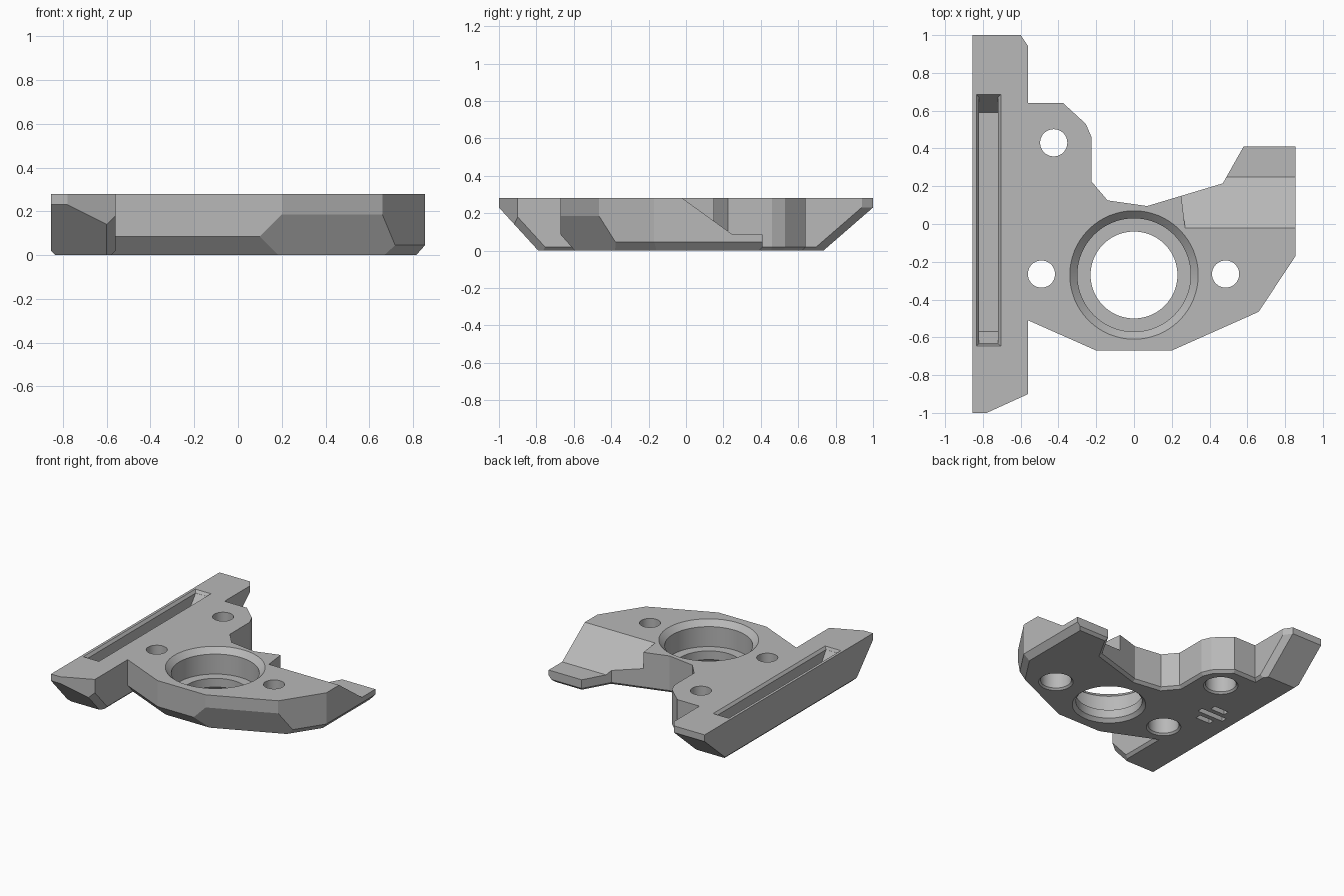
import bpy, bmesh, math
from mathutils import Vector

old = bpy.data.objects.get("Cube")
if old:
    bpy.data.objects.remove(old, do_unlink=True)

TOP = 0.28
grey = bpy.data.materials.new("plain_grey")
grey.use_nodes = True
COLOUR = (0.48, 0.48, 0.48, 1)
grey.diffuse_color = COLOUR
grey.node_tree.nodes["Principled BSDF"].inputs["Base Color"].default_value = COLOUR


def to_object(bm, name):
    bmesh.ops.recalc_face_normals(bm, faces=bm.faces)
    mesh = bpy.data.meshes.new(name)
    bm.to_mesh(mesh)
    bm.free()
    mesh.materials.append(grey)
    ob = bpy.data.objects.new(name, mesh)
    bpy.context.collection.objects.link(ob)
    return ob


def loft(bottom, top):
    """Closed solid between two matching loops of 3D points."""
    bm = bmesh.new()
    a = [bm.verts.new(p) for p in bottom]
    b = [bm.verts.new(p) for p in top]
    n = len(a)
    bm.faces.new(a[::-1])
    bm.faces.new(b)
    for i in range(n):
        j = (i + 1) % n
        bm.faces.new((a[i], a[j], b[j], b[i]))
    bmesh.ops.recalc_face_normals(bm, faces=bm.faces)
    return bm


def slab(outline, chamfer=0.02):
    """Plate from an outline, with all bottom edges chamfered."""
    bm = loft([(x, y, 0) for x, y in outline], [(x, y, TOP) for x, y in outline])
    low = [e for e in bm.edges if all(v.co.z < 1e-5 for v in e.verts)]
    bmesh.ops.bevel(bm, geom=low, offset=chamfer, segments=1, affect='EDGES')
    return bm


def slice_off(bm, point, normal):
    """Remove everything on the outer side of a plane and cap the cut."""
    r = bmesh.ops.bisect_plane(bm, geom=bm.verts[:] + bm.edges[:] + bm.faces[:], dist=1e-5,
                               plane_co=point, plane_no=normal, clear_outer=True)
    edges = [g for g in r["geom_cut"] if isinstance(g, bmesh.types.BMEdge)]
    bmesh.ops.edgenet_fill(bm, edges=[e for e in edges if e.is_boundary])


def under_cut(bm, p, q, height, inset):
    """Slope the lower part of the wall from p to q inwards."""
    d = (Vector(q) - Vector(p)).normalized()
    out = Vector((d.y, -d.x, 0))
    slice_off(bm, (p[0], p[1], height), out * height + Vector((0, 0, -inset)))


def turned(name, centre, profile, sides=64):
    """Round cutter from (radius, z) pairs."""
    bm = bmesh.new()
    rings = [[bm.verts.new((centre[0] + r * math.cos(2 * math.pi * i / sides),
                            centre[1] + r * math.sin(2 * math.pi * i / sides), z))
              for i in range(sides)] for r, z in profile]
    for lo, hi in zip(rings, rings[1:]):
        for i in range(sides):
            j = (i + 1) % sides
            bm.faces.new((lo[i], lo[j], hi[j], hi[i]))
    bm.faces.new(rings[0][::-1])
    bm.faces.new(rings[-1])
    return to_object(bm, name)


def rect(x0, x1, y0, y1, z):
    return [(x0, y0, z), (x1, y0, z), (x1, y1, z), (x0, y1, z)]


def combine(ob, other, operation):
    mod = ob.modifiers.new("combine", 'BOOLEAN')
    mod.operation = operation
    mod.solver = 'EXACT'
    mod.object = other
    bpy.context.view_layer.update()
    deps = bpy.context.evaluated_depsgraph_get()
    mesh = bpy.data.meshes.new_from_object(ob.evaluated_get(deps))
    ob.modifiers.clear()
    ob.data = mesh
    bpy.data.objects.remove(other, do_unlink=True)


# Main body with undercut front and right walls
front = [(-0.70, -0.448), (-0.20, -0.67), (0.20, -0.67), (0.66, -0.465),
         (0.855, -0.17), (0.855, 0.41)]
back = [(0.58, 0.41), (0.47, 0.215), (0.07, 0.095), (-0.14, 0.125), (-0.225, 0.225),
        (-0.225, 0.46), (-0.255, 0.53), (-0.375, 0.64), (-0.70, 0.64)]
bm = slab(front + back)
cuts = [(0.085, 0.075), (0.085, 0.075), (0.185, 0.075), (0.045, 0.04), (0.045, 0.04)]
for p, q, (h, inset) in zip(front, front[1:], cuts):
    under_cut(bm, p, q, h, inset)
bracket = to_object(bm, "bracket_plate")

# Stepped wing on the left side: slope, then a thin flat
step = [(-0.02, TOP), (0.25, 0.085), (0.6, 0.085), (0.6, 0.4), (-0.186, 0.4)]
combine(bracket, to_object(loft([(0.268 - 0.118 * y, y, z) for y, z in step],
                                [(1.0, y, z) for y, z in step]), "step_cutter"), 'DIFFERENCE')

# Long side rail with sloped, chamfered ends
bm = slab([(-0.855, -1), (-0.78, -1), (-0.56, -0.90), (-0.56, 0.94), (-0.60, 1), (-0.855, 1)])
for end, run in ((-1, 0.21), (1, 0.265)):
    normal = Vector((0, end * 0.23, -run)).normalized()
    slice_off(bm, (-0.7, end, 0.23), normal)
    slice_off(bm, (-0.60, end, 0.23), normal + Vector((1, 0, 0)))
combine(bracket, to_object(bm, "side_rail"), 'UNION')

# Bearing seat with chamfered rim and smaller through hole
seat = [(0.275, -0.02), (0.23, 0.025), (0.23, 0.09), (0.30, 0.09), (0.30, 0.24), (0.36, 0.30)]
combine(bracket, turned("bearing_cutter", (0, -0.27), seat), 'DIFFERENCE')

# Screw holes, counterbored from below
screw = [(0.14, -0.02), (0.107, 0.013), (0.107, 0.13), (0.072, 0.13), (0.072, 0.35)]
for centre in ((-0.425, 0.43), (-0.49, -0.265), (0.485, -0.265)):
    combine(bracket, turned("screw_cutter", centre, screw, 40), 'DIFFERENCE')

# Long slot in the rail with a flared lip and sloped ends
slot = loft(rect(-0.82, -0.72, -0.57, 0.59, 0.16), rect(-0.82, -0.72, -0.635, 0.67, 0.262))
combine(bracket, to_object(slot, "slot_cutter"), 'DIFFERENCE')
lip = loft(rect(-0.82, -0.72, -0.635, 0.67, 0.26), rect(-0.85, -0.69, -0.655, 0.70, 0.30))
combine(bracket, to_object(lip, "lip_cutter"), 'DIFFERENCE')

# Three short grooves under the rail
for y, half in ((0.0, 0.06), (0.08, 0.11), (0.16, 0.06)):
    groove = loft(rect(-0.64 - half, -0.64 + half, y - 0.022, y + 0.022, -0.02),
                  rect(-0.64 - half, -0.64 + half, y - 0.022, y + 0.022, 0.05))
    combine(bracket, to_object(groove, "groove_cutter"), 'DIFFERENCE')

# Smooth the round bores, keep all other edges sharp
bpy.ops.object.select_all(action='DESELECT')
bracket.select_set(True)
bpy.context.view_layer.objects.active = bracket
bpy.ops.object.shade_smooth_by_angle(angle=math.radians(15))
